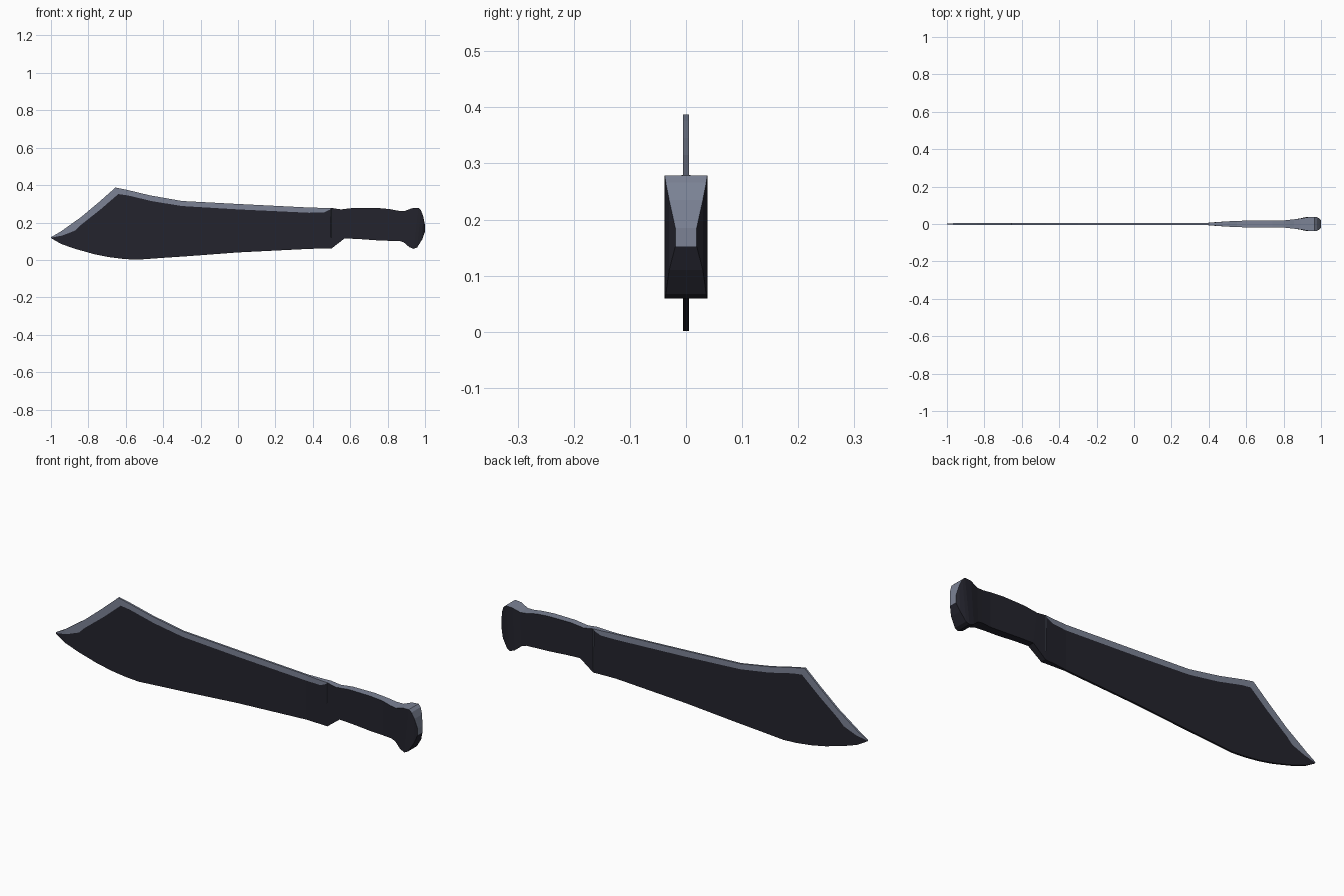
import bpy, bmesh

if "Cube" in bpy.data.objects:
    bpy.data.objects.remove(bpy.data.objects["Cube"])


def material(name, rgb):
    m = bpy.data.materials.new(name)
    m.diffuse_color = (*rgb, 1)
    m.use_nodes = True
    m.node_tree.nodes["Principled BSDF"].inputs["Base Color"].default_value = m.diffuse_color
    return m


dark = material("dark steel", (0.017, 0.017, 0.026))
grey = material("slate grey", (0.20, 0.225, 0.30))


def loft(name, stations, light_strip=False):
    """Flat slab from stations (half thickness, [(x, z) from top to bottom])."""
    bm = bmesh.new()
    cols = [[[bm.verts.new((x, s * y, z)) for x, z in pts] for s in (-1, 1)]
            for y, pts in stations]
    strip = []
    for (f0, b0), (f1, b1) in zip(cols, cols[1:]):
        for r in range(len(f0) - 1):
            sides = [bm.faces.new((f0[r], f0[r + 1], f1[r + 1], f1[r])),
                     bm.faces.new((b0[r], b1[r], b1[r + 1], b0[r + 1]))]
            if r == 0 and light_strip:
                strip += sides
        bm.faces.new((f0[0], f1[0], b1[0], b0[0]))
        bm.faces.new((f0[-1], b0[-1], b1[-1], f1[-1]))
    for f, b in (cols[0], cols[-1]):
        bm.faces.new(f + b[::-1])
    bmesh.ops.recalc_face_normals(bm, faces=bm.faces)
    # Upward edges and the spine strip are grey, everything else dark
    for f in bm.faces:
        n = f.normal
        if abs(n.y) < 0.5 and n.z > -0.1:
            f.material_index = 1
    for f in strip:
        f.material_index = 1
    me = bpy.data.meshes.new(name)
    bm.to_mesh(me)
    bm.free()
    me.materials.append(dark)
    me.materials.append(grey)
    ob = bpy.data.objects.new(name, me)
    bpy.context.collection.objects.link(ob)
    return ob


# Blade: spine, inner edge of the light strip, cutting edge
T = 0.005
loft("blade", [
    (0.002, [(-1.0, .122), (-.999, .119), (-.997, .115)]),
    (T, [(-.95, .150), (-.94, .130), (-.945, .085)]),
    (T, [(-.88, .200), (-.87, .157), (-.87, .059)]),
    (T, [(-.84, .228), (-.84, .187), (-.77, .031)]),
    (T, [(-.74, .312), (-.735, .270), (-.69, .015)]),
    (T, [(-.655, .387), (-.64, .352), (-.61, .005)]),
    (T, [(-.60, .376), (-.59, .345), (-.54, .001)]),
    (T, [(-.47, .345), (-.46, .314), (-.43, .009)]),
    (T, [(-.30, .315), (-.30, .288), (-.28, .019)]),
    (T, [(0.0, .299), (0.0, .270), (0.0, .040)]),
    (T, [(.38, .280), (.38, .252), (.38, .059)]),
    (.011, [(.46, .278), (.46, .254), (.45, .061)]),
    (.014, [(.50, .278), (.495, .270), (.50, .061)]),
], light_strip=True)

# Handle with a flared, rounded pommel
loft("handle", [
    (.014, [(.50, .278), (.50, .061)]),
    (.017, [(.55, .270), (.57, .115)]),
    (.018, [(.62, .278), (.64, .112)]),
    (.020, [(.74, .278), (.74, .105)]),
    (.020, [(.81, .272), (.81, .102)]),
    (.025, [(.855, .263), (.86, .102)]),
    (.029, [(.89, .261), (.885, .095)]),
    (.036, [(.93, .276), (.915, .069)]),
    (.038, [(.965, .278), (.94, .059)]),
    (.036, [(.978, .266), (.958, .067)]),
    (.030, [(.990, .235), (.985, .110)]),
    (.019, [(1.0, .185), (1.0, .152)]),
])
